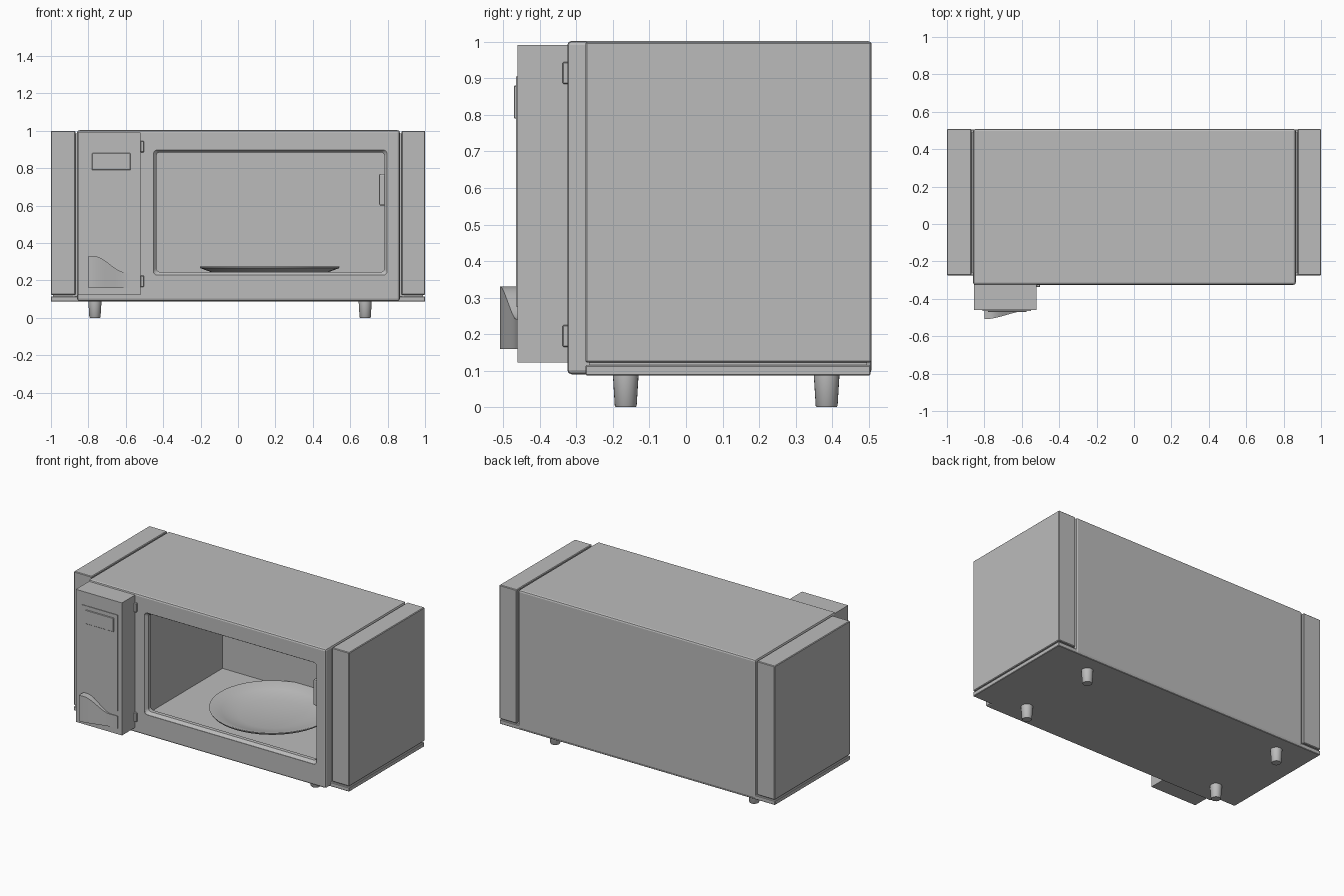
import bpy, bmesh, math

cube = bpy.data.objects.get("Cube")
if cube:
    bpy.data.objects.remove(cube, do_unlink=True)

grey = bpy.data.materials.new("plain grey")
grey.use_nodes = True
COLOUR = (0.5, 0.5, 0.5, 1)
grey.diffuse_color = COLOUR
grey.node_tree.nodes["Principled BSDF"].inputs["Base Color"].default_value = COLOUR


def finish(name, bm):
    bmesh.ops.recalc_face_normals(bm, faces=bm.faces)
    mesh = bpy.data.meshes.new(name)
    bm.to_mesh(mesh)
    bm.free()
    mesh.materials.append(grey)
    ob = bpy.data.objects.new(name, mesh)
    bpy.context.collection.objects.link(ob)
    return ob


def loft(name, rings, closed=False):
    """Skin matching rings of points; cap the ends unless closed."""
    bm = bmesh.new()
    loops = [[bm.verts.new(p) for p in ring] for ring in rings]
    pairs = list(zip(loops, loops[1:]))
    for a, b in pairs:
        for i in range(len(a)):
            j = (i + 1) % len(a)
            bm.faces.new((a[i], a[j], b[j], b[i]))
    if not closed:
        bm.faces.new(loops[0])
        bm.faces.new(loops[-1])
    return finish(name, bm)


def box(name, x, y, z, bevel=0.0, segments=2):
    bm = bmesh.new()
    bmesh.ops.create_cube(bm, size=1)
    for v in bm.verts:
        v.co = [r[0] if c < 0 else r[1] for c, r in zip(v.co, (x, y, z))]
    if bevel:
        bmesh.ops.bevel(bm, geom=bm.edges[:], offset=bevel, segments=segments,
                        profile=0.5, affect='EDGES')
    return finish(name, bm)


def rounded_ring(x, z, y, r):
    """Rounded rectangle in the front plane."""
    ring = []
    corners = ((x[1], z[1], -1, -1), (x[0], z[1], 1, -1), (x[0], z[0], 1, 1), (x[1], z[0], -1, 1))
    for k, (cx, cz, sx, sz) in enumerate(corners):
        for i in range(5):
            a = math.pi / 2 * (k + i / 4)
            ring.append((cx + sx * r + r * math.cos(a), y, cz + sz * r + r * math.sin(a)))
    return ring


def turned(name, profile, centre, n):
    rings = [[(centre[0] + r * math.cos(2 * math.pi * i / n),
               centre[1] + r * math.sin(2 * math.pi * i / n), z) for i in range(n)]
             for r, z in profile]
    return loft(name, rings)


def smooth(ob, angle=35):
    bpy.ops.object.select_all(action='DESELECT')
    ob.select_set(True)
    bpy.context.view_layer.objects.active = ob
    bpy.ops.object.shade_smooth_by_angle(angle=math.radians(angle))


def wave(t):
    """Smooth S-curve from 1 down to 0."""
    t = min(max(t, 0), 1)
    return 1 - t * t * (3 - 2 * t)


# Main casing with bevelled door opening and cooking cavity
casing = box("casing", (-0.86, 0.865), (-0.325, 0.508), (0.09, 1.003), 0.012)
cutters = [
    loft("opening_cutter", [
        rounded_ring((-0.452, 0.797), (0.228, 0.897), -0.34, 0.02),
        rounded_ring((-0.452, 0.797), (0.228, 0.897), -0.322, 0.02),
        rounded_ring((-0.437, 0.783), (0.245, 0.885), -0.305, 0.02),
        rounded_ring((-0.437, 0.783), (0.245, 0.885), -0.25, 0.02)]),
    box("cavity_cutter", (-0.445, 0.79), (-0.28, 0.475), (0.225, 0.89)),
]
for cutter in cutters:
    cutter.hide_render = True
    mod = casing.modifiers.new("cut", 'BOOLEAN')
    mod.operation = 'DIFFERENCE'
    mod.solver = 'EXACT'
    mod.object = cutter
bpy.context.view_layer.update()
cut_mesh = bpy.data.meshes.new_from_object(
    casing.evaluated_get(bpy.context.evaluated_depsgraph_get()))
casing.modifiers.clear()
casing.data = cut_mesh
for cutter in cutters:
    bpy.data.objects.remove(cutter, do_unlink=True)

# Base tray and outer side panels
box("base_tray", (-1, 1), (-0.275, 0.505), (0.087, 0.115), 0.003, 1)
for side, x in (("right", (-1, -0.87)), ("left", (0.875, 1))):
    box(side + "_side_panel", x, (-0.275, 0.508), (0.122, 1), 0.004, 1)
    inner = sorted((x[0] + 0.01, x[1] - 0.01))
    box(side + "_panel_seat", inner, (-0.265, 0.495), (0.112, 0.13))
    # Shadow gap filler between the panel and the casing
    gap = (-0.875, -0.855) if side == "right" else (0.86, 0.88)
    box(side + "_gap_filler", gap, (-0.26, 0.49), (0.112, 0.985))

# Control housing, raised keypad with wavy lower edge, and display
box("control_housing", (-0.855, -0.52), (-0.461, -0.32), (0.122, 0.992))
steps = 16
xs = [-0.81 + 0.26 * i / steps for i in range(steps + 1)]
keypad_edge = [(x, 0.275 + 0.088 * wave((x + 0.76) / 0.19)) for x in xs]
outline = keypad_edge + [(-0.55, 0.905), (-0.81, 0.905)]
loft("keypad_plate", [[(x, y, z) for x, z in outline] for y in (-0.465, -0.458)])
box("display", (-0.78, -0.575), (-0.471, -0.46), (0.79, 0.88), 0.002, 1)

# Wavy door release button
rings = []
for x in [-0.8 + 0.25 * i / steps for i in range(steps + 1)]:
    top = 0.242 + 0.088 * wave((x + 0.77) / 0.17)
    front = -0.465 - 0.044 * wave((x + 0.80) / 0.23)
    rings.append([(x, -0.455, 0.16), (x, front, 0.16), (x, front, top), (x, -0.455, top)])
smooth(loft("door_release_button", rings))

# Door hinges and latch
for name, z in (("upper_hinge", 0.915), ("lower_hinge", 0.195)):
    box(name, (-0.522, -0.503), (-0.338, -0.32), (z - 0.03, z + 0.03), 0.003, 1)
box("door_latch", (0.755, 0.8), (-0.3, -0.27), (0.6, 0.77), 0.008)

# Shallow glass turntable dish
smooth(turned("turntable", [
    (0.2, 0.218), (0.31, 0.243), (0.37, 0.265), (0.375, 0.275), (0.365, 0.275),
    (0.3, 0.252), (0.2, 0.228)], (0.17, 0.11), 48), 25)

# Tapered feet
for row, y in (("front", -0.165), ("back", 0.385)):
    for side, x in (("right", -0.765), ("left", 0.68)):
        smooth(turned(row + "_" + side + "_foot",
                      [(0.027, 0), (0.03, 0.004), (0.035, 0.085), (0.035, 0.095)],
                      (x, y), 24))
